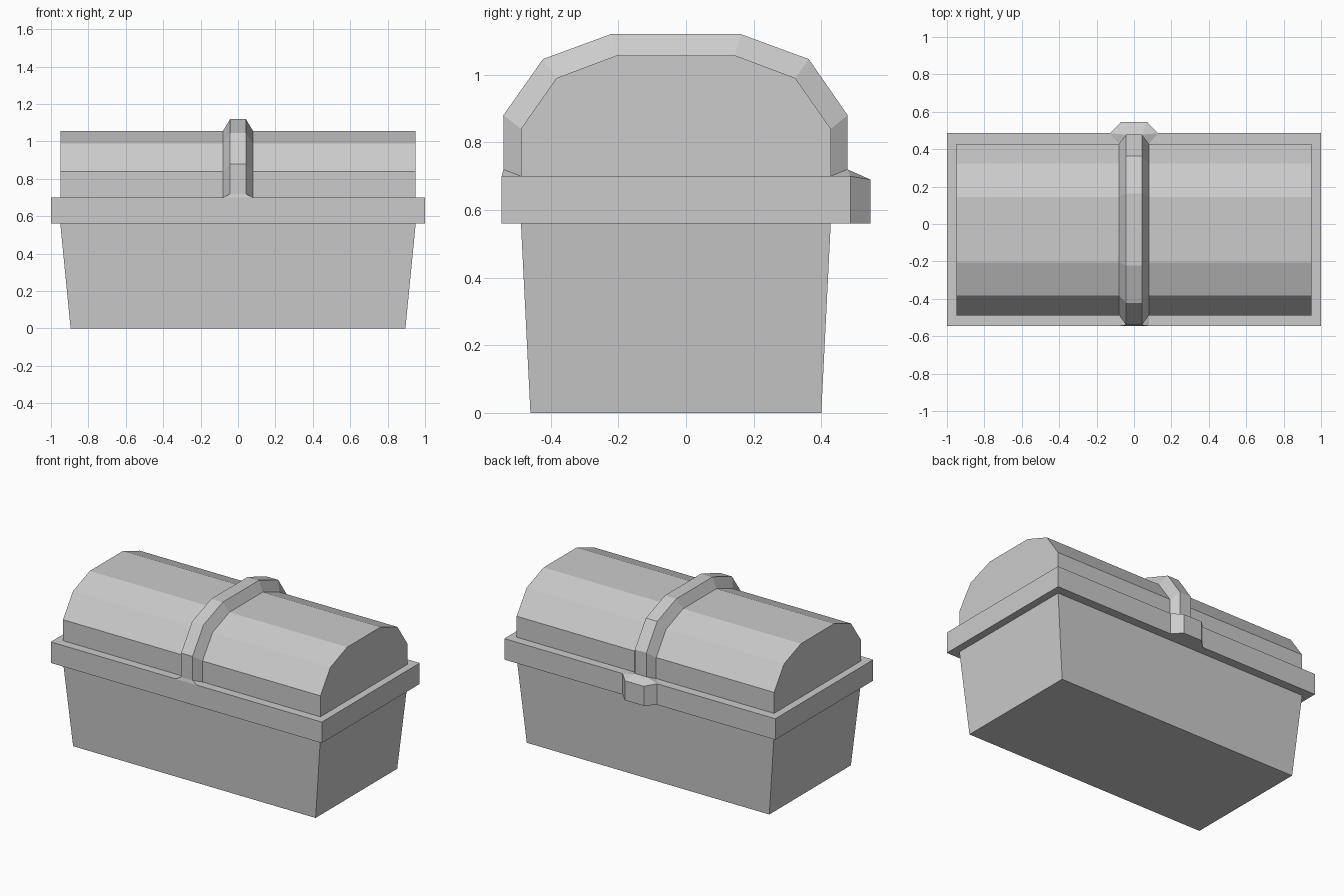
import bpy, bmesh

if "Cube" in bpy.data.objects:
    bpy.data.objects.remove(bpy.data.objects["Cube"])


def finish(name, bm):
    bmesh.ops.recalc_face_normals(bm, faces=bm.faces)
    mesh = bpy.data.meshes.new(name)
    bm.to_mesh(mesh)
    bm.free()
    bpy.context.collection.objects.link(bpy.data.objects.new(name, mesh))


def hull(name, points):
    bm = bmesh.new()
    for p in points:
        bm.verts.new(p)
    bmesh.ops.convex_hull(bm, input=bm.verts)
    bmesh.ops.dissolve_limit(bm, angle_limit=0.01, verts=bm.verts, edges=bm.edges)
    finish(name, bm)


def mirrored(points):
    return [(s * x, y, z) for x, y, z in points for s in (-1, 1)]


def box(x0, ya0, yb0, z0, x1, ya1, yb1, z1):
    return mirrored([(x0, ya0, z0), (x0, yb0, z0), (x1, ya1, z1), (x1, yb1, z1)])


# Tapered chest body and the rim around its top
hull("chest_body", box(0.895, -0.46, 0.40, 0, 0.95, -0.488, 0.428, 0.56))
hull("rim", box(1, -0.545, 0.487, 0.56, 1, -0.545, 0.487, 0.70))

# Faceted barrel lid
inner = [(-0.488, 0.70), (-0.488, 0.84), (-0.383, 0.99), (-0.205, 1.057),
         (0.145, 1.057), (0.323, 0.99), (0.428, 0.84), (0.428, 0.70)]
hull("lid", mirrored([(0.95, y, z) for y, z in inner]))

# Bevelled strap over the lid
outer = [(-0.54, 0.72), (-0.54, 0.88), (-0.423, 1.046), (-0.222, 1.12),
         (0.162, 1.12), (0.363, 1.046), (0.478, 0.88), (0.478, 0.72)]
bm = bmesh.new()
rows = []
for (yi, zi), (yo, zo) in zip(inner, outer):
    rows.append([bm.verts.new(p) for p in (
        (-0.08, yi, zi), (-0.042, yo, zo), (0.042, yo, zo), (0.08, yi, zi))])
for a, b in zip(rows, rows[1:]):
    for i in range(3):
        bm.faces.new((a[i], a[i + 1], b[i + 1], b[i]))
finish("lid_strap", bm)

# Flared foot of the strap at the front
hull("strap_foot", mirrored([(0.042, -0.54, 0.72), (0.08, -0.488, 0.70),
                             (0.08, -0.545, 0.70)]))

# Clasp block on the back of the rim, sloping up into the strap
hull("clasp", mirrored([(0.07, 0.545, 0.56), (0.128, 0.485, 0.56),
                        (0.07, 0.545, 0.69), (0.128, 0.485, 0.70),
                        (0.042, 0.478, 0.72), (0.08, 0.428, 0.70)]))
